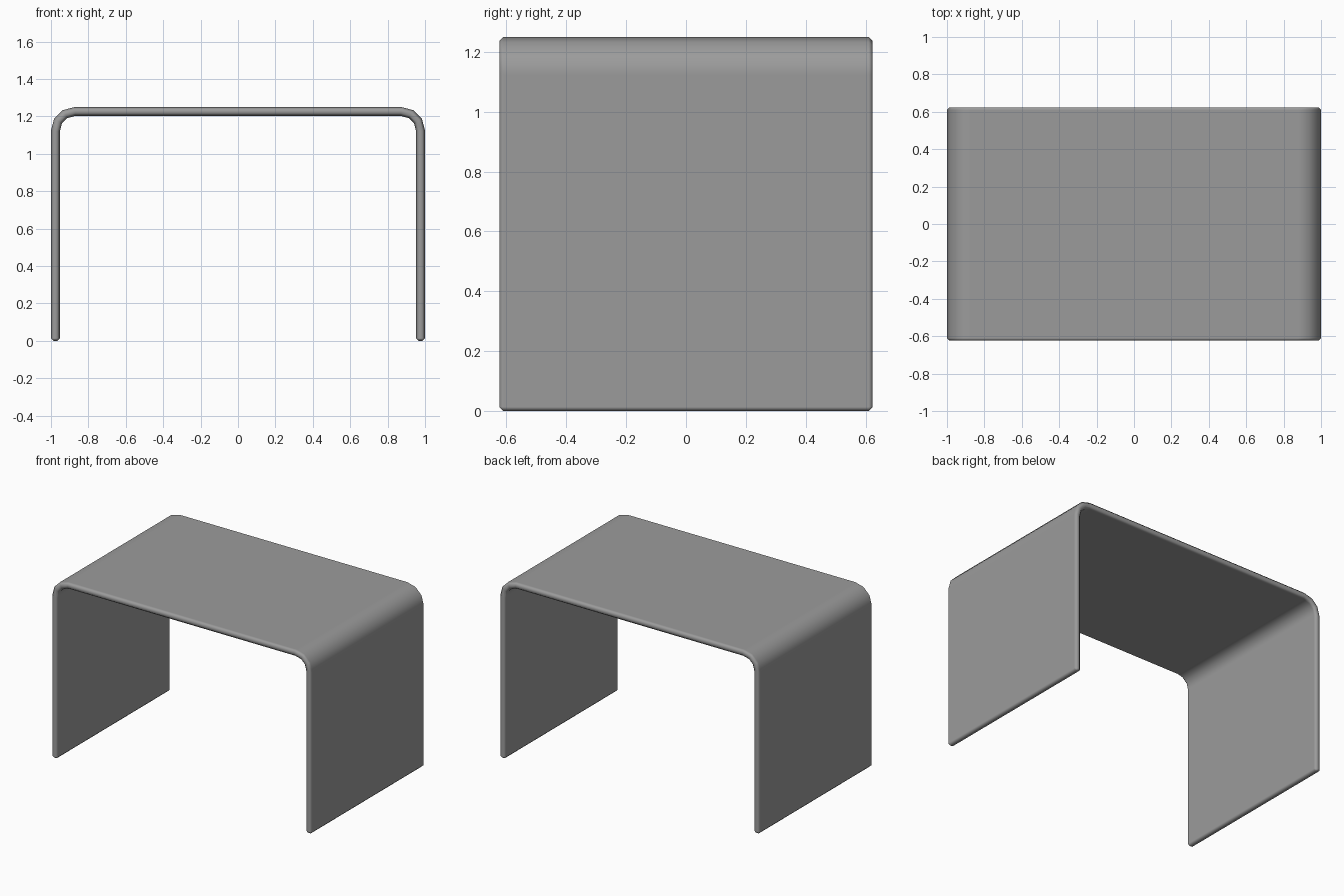
import bpy, bmesh, math

if "Cube" in bpy.data.objects:
    bpy.data.objects.remove(bpy.data.objects["Cube"])

W, D, H = 1.0, 0.624, 1.25   # half width, half depth, height
R, T = 0.125, 0.047          # outer bend radius, sheet thickness
STEPS = 3                    # segments per bend

# Outer profile: left foot, two bends, right foot
right = [(W - R + R * math.cos(a), H - R + R * math.sin(a))
         for a in (math.pi / 2 * i / STEPS for i in range(STEPS + 1))]
right.insert(0, (W, 0.0))
profile = [(-x, z) for x, z in right] + right[::-1]

# Bent sheet swept along the depth
bm = bmesh.new()
rows = [(bm.verts.new((x, -D, z)), bm.verts.new((x, D, z))) for x, z in profile]
for a, b in zip(rows, rows[1:]):
    bm.faces.new((a[0], b[0], b[1], a[1]))
mesh = bpy.data.meshes.new("bent_table")
bm.to_mesh(mesh)
bm.free()
table = bpy.data.objects.new("bent_table", mesh)
bpy.context.collection.objects.link(table)

# Dark grey
grey = bpy.data.materials.new("dark_grey")
grey.diffuse_color = (0.33, 0.33, 0.33, 1)
grey.use_nodes = True
grey.node_tree.nodes["Principled BSDF"].inputs["Base Color"].default_value = grey.diffuse_color
mesh.materials.append(grey)

# Thickness inwards, then chamfered rims
solid = table.modifiers.new("thickness", 'SOLIDIFY')
solid.thickness = T
solid.offset = -1
solid.use_even_offset = True
bevel = table.modifiers.new("rim_bevel", 'BEVEL')
bevel.width = 0.014
bevel.segments = 1
bevel.limit_method = 'ANGLE'
bevel.angle_limit = math.radians(60)

# Smooth shading that keeps the large faces flat
bpy.context.view_layer.objects.active = table
table.select_set(True)
for m in ("thickness", "rim_bevel"):
    bpy.ops.object.modifier_apply(modifier=m)
bpy.ops.object.shade_smooth_by_angle(angle=math.radians(50))
weighted = table.modifiers.new("flat_faces", 'WEIGHTED_NORMAL')
weighted.weight = 100
weighted.keep_sharp = True
